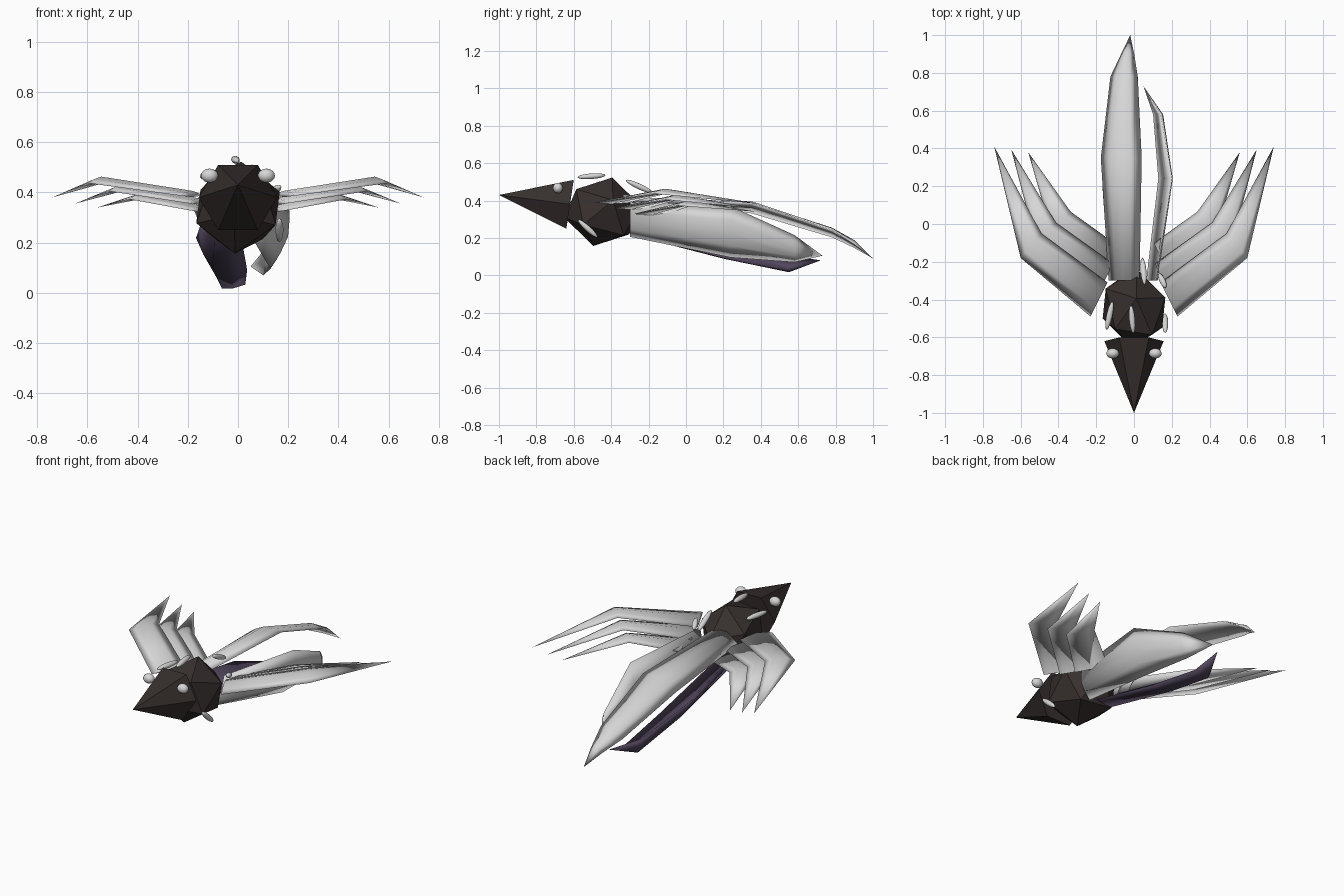
import bpy, bmesh, math
from mathutils import Vector, Matrix, Euler

if "Cube" in bpy.data.objects:
    bpy.data.objects.remove(bpy.data.objects["Cube"])


def material(name, rgb):
    m = bpy.data.materials.new(name)
    m.diffuse_color = (*rgb, 1)
    m.use_nodes = True
    m.node_tree.nodes["Principled BSDF"].inputs["Base Color"].default_value = m.diffuse_color
    return m


BROWN = material("dark brown", (0.038, 0.029, 0.027))
WHITE = material("pale grey", (0.68, 0.68, 0.68))
PURPLE = material("dark purple", (0.085, 0.062, 0.112))


def finish(bm, name, mat, smooth):
    bmesh.ops.recalc_face_normals(bm, faces=bm.faces)
    me = bpy.data.meshes.new(name)
    for f in bm.faces:
        f.smooth = smooth
    bm.to_mesh(me)
    bm.free()
    me.materials.append(mat)
    ob = bpy.data.objects.new(name, me)
    bpy.context.collection.objects.link(ob)
    return ob


def feather(name, mat, stations, tip, up, thick, inner=-.1):
    """Loft a lens section along (centre, half-width vector) stations to a point."""
    bm = bmesh.new()
    up = Vector(up)
    section = [(-1, -.4), (-.5, .5), (0, 1), (.5, .5), (1, -.4), (0, inner)]
    rings = []
    for c, side in stations:
        rings.append([bm.verts.new(Vector(c) + Vector(side) * s + up * (h * thick))
                      for s, h in section])
    n = len(section)
    for a, b in zip(rings, rings[1:]):
        for i in range(n):
            j = (i + 1) % n
            bm.faces.new((a[i], a[j], b[j], b[i]))
    end = bm.verts.new(tip)
    for i in range(n):
        bm.faces.new((rings[-1][i], rings[-1][(i + 1) % n], end))
    bm.faces.new(rings[0])
    return finish(bm, name, mat, True)


def blob(name, loc, size, rot=(0, 0, 0)):
    """Small smooth ellipsoid with half sizes."""
    bm = bmesh.new()
    bmesh.ops.create_uvsphere(bm, u_segments=12, v_segments=8, radius=1)
    m = Matrix.LocRotScale(Vector(loc), Euler([math.radians(a) for a in rot]), Vector(size))
    bmesh.ops.transform(bm, matrix=m, verts=bm.verts)
    return finish(bm, name, WHITE, True)


# Faceted body, reaching into the head and the tail roots
bm = bmesh.new()
bmesh.ops.create_icosphere(bm, subdivisions=1, radius=0.19)
bmesh.ops.transform(bm, verts=bm.verts, matrix=Matrix.LocRotScale(
    Vector((0, -0.445, 0.34)), Euler((-0.25, 0.12, 0.2)), Vector((0.97, 1.14, 1))))
finish(bm, "body", BROWN, False)

# Six-sided beak-like head with a tilted base
bm = bmesh.new()
base = []
for i in range(6):
    a = math.radians(60 * i)
    h = 0.13 * math.sin(a) / math.sin(math.radians(60))
    base.append(bm.verts.new((0.157 * math.cos(a), -0.62 + 0.15 * h, 0.38 + h)))
nose = bm.verts.new((0, -1.0, 0.43))
for i in range(6):
    bm.faces.new((base[i], base[(i + 1) % 6], nose))
bm.faces.new(base)
finish(bm, "head", BROWN, False)

# Eyes and wings, mirrored left and right
for s, label in ((1, "right"), (-1, "left")):
    blob(f"{label}_eye", (s * 0.113, -0.685, 0.467), (0.034, 0.027, 0.028))
    wing = [  # root, bend, tip, root half-width, bend half-width
        ((.185, -.40, .393), (.545, -.115, .449), (.74, .41, .38), (.045, -.09), (.055, -.065)),
        ((.155, -.30, .363), (.465, -.055, .417), (.65, .395, .355), (.045, -.09), (.052, -.062)),
        ((.145, -.19, .333), (.385, .005, .385), (.56, .38, .34), (.04, -.09), (.05, -.06)),
    ]
    for k, (r, b, t, rw, bw) in enumerate(wing):
        def flip(v):
            return (s * v[0], v[1], v[2])
        feather(f"{label}_wing_feather_{k + 1}", WHITE,
                [(flip(r), (s * rw[0], rw[1], 0)), (flip(b), (s * bw[0], bw[1], -.006))],
                flip(t), (0, 0, 1), 0.014, -.8)

# Three tail feathers around a sinking axis: (centre, half-width) stations
tails = [
    ("top_tail_feather", WHITE, 105, 0.024, (-.02, 1.0, .09),
     [((-.055, -.30, .395), .085), ((-.07, .35, .37), .112), ((-.055, .78, .232), .075),
      ((-.036, .90, .165), .036)]),
    ("right_tail_feather", WHITE, -15, 0.025, (.05, .73, .105),
     [((.10, -.30, .30), .10), ((.175, .24, .23), .142), ((.13, .58, .14), .075)]),
    ("lower_tail_feather", PURPLE, 238, 0.045, (.01, .72, .08),
     [((-.07, -.30, .26), .085), ((-.075, .20, .14), .12), ((-.04, .55, .055), .07)]),
]
for name, mat, deg, thick, tip, path in tails:
    a = math.radians(deg)
    n = Vector((math.cos(a), 0, math.sin(a)))
    t = Vector((math.sin(a), 0, -math.cos(a)))
    feather(name, mat, [(c, t * w) for c, w in path], tip, n, thick)

# Pale splinters on the body
splinters = [
    ((-.01, -.505, .53), .075, (4, 0, 5)),
    ((-.13, -.485, .465), .078, (0, 0, -12)),
    ((.05, -.25, .475), .08, (-25, 0, 5)),
    ((.165, -.525, .25), .07, (-42, 0, 0)),
    ((.15, -.30, .41), .045, (-20, 0, 25)),
]
for i, (loc, length, rot) in enumerate(splinters):
    blob(f"splinter_{i + 1}", loc, (0.016, length, 0.015), rot)
